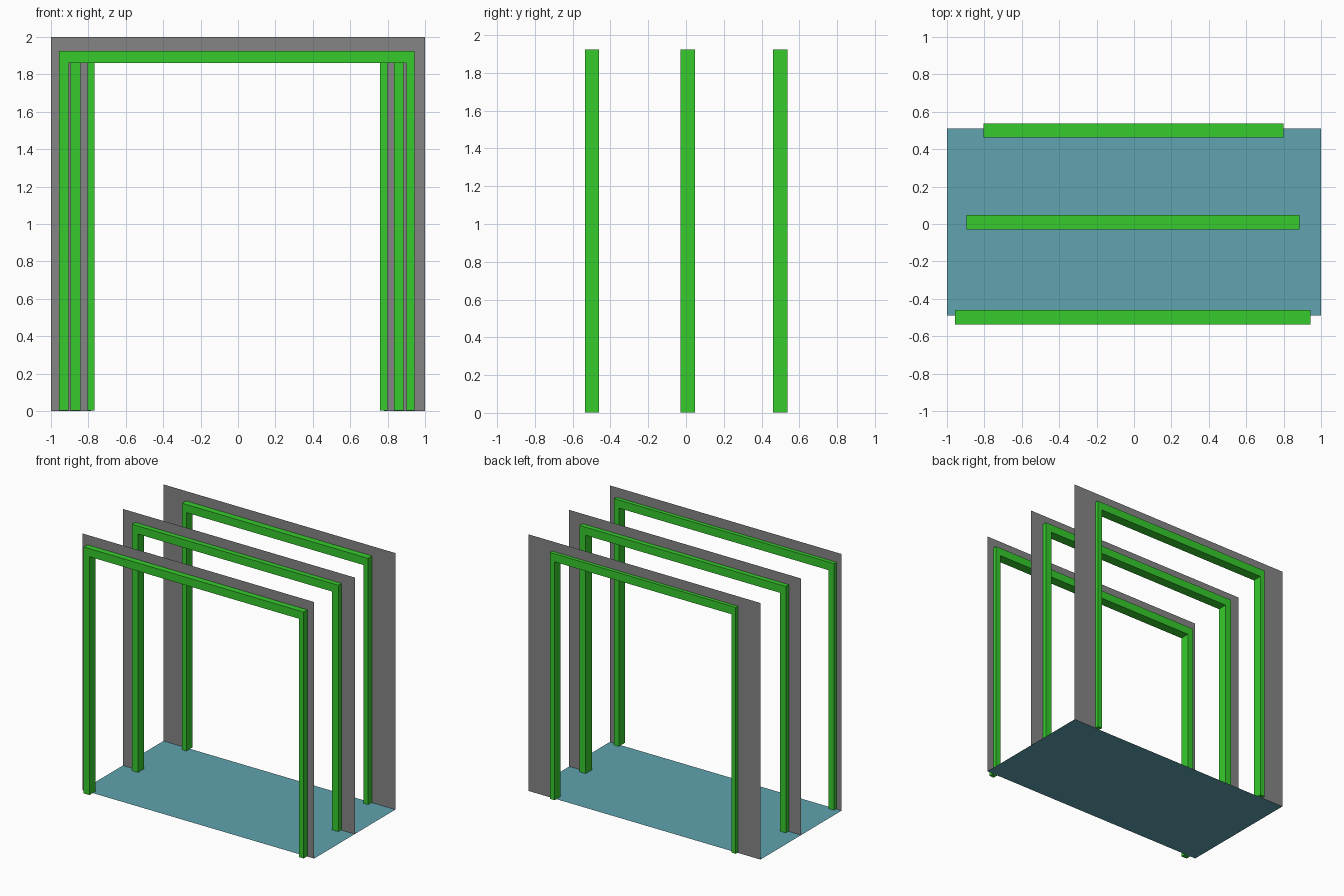
import bpy
import bmesh
from mathutils import Vector

cube = bpy.data.objects.get("Cube")
if cube:
    bpy.data.objects.remove(cube, do_unlink=True)


def make_material(name, rgb):
    mat = bpy.data.materials.new(name)
    mat.use_nodes = True
    color = (*rgb, 1.0)
    mat.diffuse_color = color
    mat.node_tree.nodes["Principled BSDF"].inputs["Base Color"].default_value = color
    return mat


green = make_material("green frame", (0.037, 0.597, 0.026))
grey = make_material("grey wall", (0.235, 0.235, 0.235))
teal = make_material("teal floor", (0.117, 0.366, 0.429))


def make_sheet(name, points, mat, depth=0.0):
    """Flat outline, optionally extruded towards +y."""
    bm = bmesh.new()
    face = bm.faces.new([bm.verts.new(p) for p in points])
    if depth:
        result = bmesh.ops.extrude_face_region(bm, geom=[face], use_keep_orig=True)
        verts = [g for g in result["geom"] if isinstance(g, bmesh.types.BMVert)]
        bmesh.ops.translate(bm, verts=verts, vec=Vector((0, depth, 0)))
        bmesh.ops.recalc_face_normals(bm, faces=bm.faces)
    mesh = bpy.data.meshes.new(name)
    bm.to_mesh(mesh)
    bm.free()
    mesh.materials.append(mat)
    obj = bpy.data.objects.new(name, mesh)
    bpy.context.collection.objects.link(obj)
    return obj


def arch(outer_left, outer_right, inner_left, inner_right, top, inner_top, y, base):
    """Outline of a doorway arch standing in the xz plane."""
    return [(outer_left, y, base), (inner_left, y, base),
            (inner_left, y, inner_top), (inner_right, y, inner_top),
            (inner_right, y, base), (outer_right, y, base),
            (outer_right, y, top), (outer_left, y, top)]


FRAME_TOP, FRAME_INNER_TOP, FRAME_DEPTH = 1.924, 1.861, 0.076

# Name, wall y, frame front y, frame outer x pair, opening x pair
gates = [
    ("front", -0.49, -0.536, (-0.956, 0.942), (-0.906, 0.901)),
    ("middle", 0.01, -0.029, (-0.894, 0.885), (-0.842, 0.832)),
    ("back", 0.51, 0.461, (-0.805, 0.799), (-0.767, 0.758)),
]

# Walls with a doorway, each lined by a frame
for name, wall_y, frame_y, outer, inner in gates:
    middle_of_legs = [(a + b) / 2 for a, b in zip(outer, inner)]
    make_sheet(name + "_wall",
               arch(-1, 1, *middle_of_legs, 2, (FRAME_TOP + FRAME_INNER_TOP) / 2, wall_y, 0),
               grey)
    make_sheet(name + "_frame",
               arch(*outer, *inner, FRAME_TOP, FRAME_INNER_TOP, frame_y, 0.003),
               green, FRAME_DEPTH)

# Floor between the front and back walls
y0, y1 = gates[0][1], gates[-1][1]
make_sheet("floor", [(-1, y0, 0), (1, y0, 0), (1, y1, 0), (-1, y1, 0)], teal)
